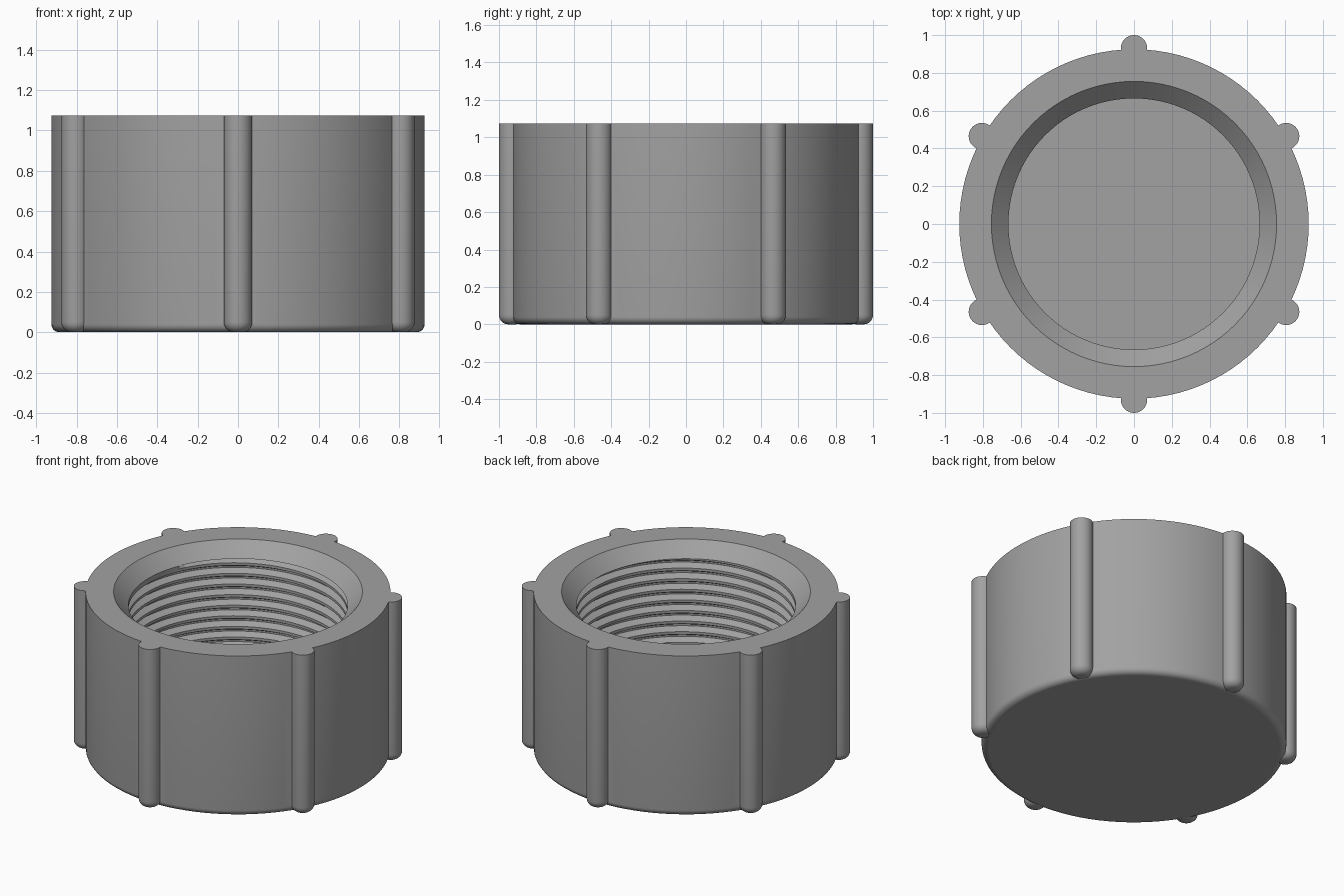
import bpy, bmesh
from math import sin, cos, pi, radians

if "Cube" in bpy.data.objects:
    bpy.data.objects.remove(bpy.data.objects["Cube"])

H, R = 1.075, 0.925            # cap height and outer radius
BORE, ROOT = 0.665, 0.705      # thread crest and root radii
Z_FLOOR, Z_TOP, PITCH = 0.17, H - 0.09, 0.071
SIDES = 96


def strip(bm, rows):
    """Skin quads between rows of points."""
    vs = [[bm.verts.new(p) for p in row] for row in rows]
    for a, b in zip(vs, vs[1:]):
        for i in range(len(a) - 1):
            bm.faces.new((a[i], a[i + 1], b[i + 1], b[i]))


def lathe(bm, profile, n, cx=0, cy=0):
    """Revolve (radius, z) points about a vertical axis."""
    strip(bm, [[(cx + r * cos(2 * pi * i / n), cy + r * sin(2 * pi * i / n), z)
                for i in range(n + 1)] for r, z in profile])


def fillet(r, f, steps=6):
    """Rounded bottom edge from the underside up to the side wall."""
    return [(r - f + f * sin(pi / 2 * k / steps), f - f * cos(pi / 2 * k / steps))
            for k in range(steps + 1)]


def finish(bm, name):
    bmesh.ops.remove_doubles(bm, verts=bm.verts, dist=1e-5)
    bmesh.ops.recalc_face_normals(bm, faces=bm.faces)
    me = bpy.data.meshes.new(name)
    bm.to_mesh(me)
    bm.free()
    me.materials.append(grey)
    ob = bpy.data.objects.new(name, me)
    bpy.context.collection.objects.link(ob)
    return ob


# Dark grey plastic
grey = bpy.data.materials.new("dark_grey")
grey.diffuse_color = (0.36, 0.36, 0.36, 1)
grey.use_nodes = True
grey.node_tree.nodes["Principled BSDF"].inputs["Base Color"].default_value = grey.diffuse_color

# Cap shell: underside, wall, rim, lead-in chamfer, and bore floor
bm = bmesh.new()
lathe(bm, [(0, 0)] + fillet(R, 0.04) + [(R, H), (0.755, H), (BORE, Z_TOP)], SIDES)
lathe(bm, [(BORE, Z_FLOOR), (0, Z_FLOOR)], SIDES)

# Helical internal thread, trimmed flat at floor and chamfer
thread = [(0, BORE), (0.25, BORE), (0.55, ROOT), (0.7, ROOT)]
turns = int((Z_TOP - Z_FLOOR) / PITCH) + 3
rows = []
for t in range(turns):
    for frac, rad in thread:
        row = []
        for i in range(SIDES + 1):
            a = 2 * pi * i / SIDES
            z = Z_FLOOR + PITCH * (t - 1.5 + frac + i / SIDES)
            r = rad
            if z <= Z_FLOOR or z >= Z_TOP or t == 0 or t == turns - 1:
                z = Z_FLOOR if t < turns / 2 else Z_TOP
                r = BORE
            row.append((r * cos(a), r * sin(a), z))
        rows.append(row)
strip(bm, rows)
cap = finish(bm, "threaded_cap")

# Six grip ribs around the wall
bm = bmesh.new()
for k in range(6):
    a = radians(90 + 60 * k)
    lathe(bm, [(0, 0)] + fillet(0.07, 0.05) + [(0.07, H), (0, H)], 32,
          0.93 * cos(a), 0.93 * sin(a))
ribs = finish(bm, "grip_ribs")

# Fuse the ribs into the cap
mod = cap.modifiers.new("fuse_ribs", 'BOOLEAN')
mod.operation, mod.solver, mod.object = 'UNION', 'EXACT', ribs
bpy.context.view_layer.objects.active = cap
cap.select_set(True)
bpy.ops.object.modifier_apply(modifier=mod.name)
bpy.data.objects.remove(ribs)

# Smooth curved walls, flat rim, floor and underside
bpy.ops.object.shade_smooth_by_angle(angle=radians(25))
for face in cap.data.polygons:
    if abs(face.normal.z) > 0.999:
        face.use_smooth = False
